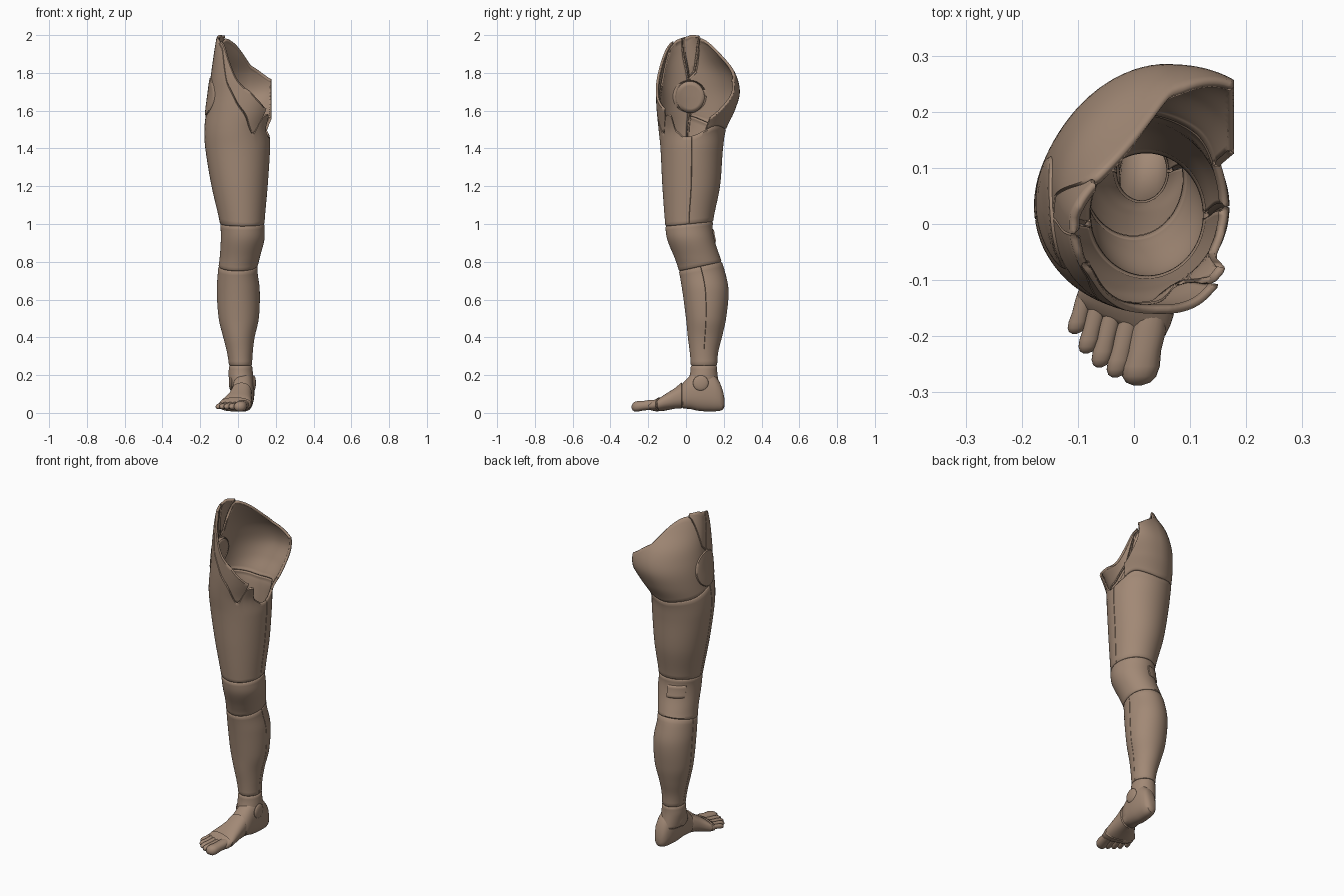
import bpy, bmesh, math
from mathutils import Vector

if "Cube" in bpy.data.objects:
    bpy.data.objects.remove(bpy.data.objects["Cube"])

mat = bpy.data.materials.new("tan_shell")
mat.diffuse_color = (0.36, 0.25, 0.18, 1)
mat.use_nodes = True
mat.node_tree.nodes["Principled BSDF"].inputs["Base Color"].default_value = mat.diffuse_color

# Leg cross-sections: z, x min, x max, y min, y max
SECTIONS = [
    (0.10, -.035, .085, -.01, .185), (0.20, -.050, .080, .020, .167), (0.25, -.048, .075, .025, .165),
    (0.32, -.058, .078, .020, .170), (0.40, -.078, .088, .010, .190), (0.50, -.102, .110, .000, .212),
    (0.65, -.112, .115, -.02, .225), (0.76, -.105, .103, -.04, .203), (0.82, -.097, .115, -.06, .182),
    (0.92, -.091, .140, -.10, .150), (1.00, -.095, .140, -.11, .142), (1.20, -.140, .157, -.125, .180),
    (1.40, -.173, .170, -.135, .196), (1.50, -.178, .172, -.145, .212), (1.60, -.168, .215, -.155, .258),
    (1.70, -.155, .260, -.160, .285), (1.80, -.142, .270, -.160, .260), (1.90, -.128, .270, -.147, .192),
    (2.00, -.112, .250, -.115, .125)]


def section(z):
    """Smoothly interpolated section: centre x, half x, centre y, half y."""
    n = len(SECTIONS)
    i = max(k for k in range(n - 1) if SECTIONS[k][0] <= z or k == 0)
    p0, p1, p2, p3 = (SECTIONS[min(max(k, 0), n - 1)] for k in (i - 1, i, i + 1, i + 2))
    h = p2[0] - p1[0]
    t = (z - p1[0]) / h
    v = []
    for k in range(1, 5):
        m1 = (p2[k] - p0[k]) / (p2[0] - p0[0]) * h
        m2 = (p3[k] - p1[k]) / (p3[0] - p1[0]) * h
        v.append((2*t**3 - 3*t*t + 1) * p1[k] + (t**3 - 2*t*t + t) * m1
                 + (3*t*t - 2*t**3) * p2[k] + (t**3 - t*t) * m2)
    return (v[0] + v[1]) / 2, (v[1] - v[0]) / 2, (v[2] + v[3]) / 2, (v[3] - v[2]) / 2


def roundness(z, outer_back):
    """Hip sections are squarer, except the flatter outer back quarter."""
    return 1 + min(max((z - 1.5) / .25, 0), 1) * (.12 if outer_back else -.2)


def spow(v, p):
    return math.copysign(abs(v) ** p, v)


def curve(knots, smooth=0):
    """Piecewise linear height by angle, optionally averaged over nearby angles."""
    def f(a):
        if a <= knots[0][0]:
            return knots[0][1]
        for (a0, z0), (a1, z1) in zip(knots, knots[1:]):
            if a <= a1:
                return z0 + (z1 - z0) * (a - a0) / (a1 - a0)
        return knots[-1][1]
    return lambda a: sum(f(a + smooth * k / 4) for k in range(-4, 5)) / 9


def finish(name, bm, thick=0):
    me = bpy.data.meshes.new(name)
    bm.to_mesh(me)
    bm.free()
    ob = bpy.data.objects.new(name, me)
    bpy.context.collection.objects.link(ob)
    me.materials.append(mat)
    if thick:
        s = ob.modifiers.new("thickness", 'SOLIDIFY')
        s.thickness, s.offset = thick, -1
    bpy.ops.object.select_all(action='DESELECT')
    ob.select_set(True)
    bpy.context.view_layer.objects.active = ob
    bpy.ops.object.shade_smooth_by_angle(angle=math.radians(40))
    return ob


def patch(name, a0, a1, zlo, zhi, rows, off=0.0, cut=None, thick=.014):
    """Shell panel between two angles and two height curves, edges tucked in as a groove."""
    closed = a1 - a0 >= 360
    if not closed:
        a0, a1 = a0 - .4, a1 + .4
    n = max(4, round((a1 - a0) / 3))
    angles = [a0 + (a1 - a0) * i / n for i in range(n + (0 if closed else 1))]
    if not closed:
        angles[1:1], angles[-1:-1] = [a0 + 1], [a1 - 1]
    bm, grid = bmesh.new(), []
    ts = [0] + [j / rows for j in range(rows + 1)] + [1]
    for i, a in enumerate(angles):
        lo, hi = zlo(a) - .002, zhi(a) + .002
        hi = max(hi, lo + .002)
        e = min(.008, (hi - lo) * .2)
        col = []
        for j, t in enumerate(ts):
            z = lo + e + (hi - lo - 2 * e) * t
            edge = j in (0, len(ts) - 1)
            if edge:
                z = lo if j == 0 else hi
            edge = edge or (not closed and i in (0, len(angles) - 1))
            d = off - (.006 if edge else 0)
            cx, hx, cy, hy = section(z)
            c, s = math.cos(math.radians(a)), math.sin(math.radians(a))
            p = roundness(z, c < 0 < s)
            col.append(bm.verts.new((cx + (hx + d) * spow(c, p), cy + (hy + d) * spow(s, p), z)))
        grid.append(col)
    for i in range(len(grid) if closed else len(grid) - 1):
        p, q = grid[i], grid[(i + 1) % len(grid)]
        for j in range(len(ts) - 1):
            bm.faces.new((p[j], q[j], q[j + 1], p[j + 1]))
    if cut:
        bmesh.ops.bisect_plane(bm, geom=bm.verts[:] + bm.edges[:] + bm.faces[:],
                               plane_co=(cut, 0, 0), plane_no=(1, 0, 0), clear_outer=True)
    return finish(name, bm, thick)


def loft(name, rings, power=1.0, n=32):
    """Closed loft along y; ring = centre x, y, half width, z low, z high, shear."""
    bm, loops = bmesh.new(), []
    for cx, y, w, z0, z1, sh in rings:
        loop = []
        for k in range(n):
            a = math.tau * k / n
            dx = w * spow(math.cos(a), power)
            z = (z0 + z1) / 2 + (z1 - z0) / 2 * spow(math.sin(a), power)
            loop.append(bm.verts.new((cx + dx, y + sh * dx, z)))
        loops.append(loop)
    for p, q in zip(loops, loops[1:]):
        for k in range(n):
            bm.faces.new((p[k], p[(k + 1) % n], q[(k + 1) % n], q[k]))
    bm.faces.new(loops[0])
    bm.faces.new(loops[-1])
    bmesh.ops.recalc_face_normals(bm, faces=bm.faces[:])
    return finish(name, bm)


const = lambda z: (lambda a: z)
wave = lambda z, s: (lambda a: z + s * math.sin(math.radians(a)))

# Panel boundaries (angle 0 = inner side, 90 = back, 180 = outer side, 270 = front)
thigh_back_top = curve([(0, 1.46), (20, 1.49), (40, 1.525), (65, 1.51), (90, 1.50), (150, 1.53), (188, 1.575)], 10)
thigh_front_top = curve([(188, 1.985), (205, 1.97), (222, 1.93), (240, 1.75), (260, 1.64), (280, 1.56),
                         (297, 1.48), (303, 1.48), (310, 1.58), (322, 1.58), (329, 1.50), (345, 1.46), (360, 1.46)], 2)
groin_top = curve([(205, 1.975), (225, 1.95), (238, 1.87), (256, 1.76), (280, 1.67), (306, 1.61), (310, 1.605)], 6)
buttock_top = curve([(25, 1.75), (55, 1.755), (70, 1.78), (92, 1.84), (108, 1.91), (120, 1.955),
                     (140, 1.985), (150, 1.975), (188, 1.76)], 8)
knee_top, knee_low = wave(1.0, .012), wave(.775, .024)

# Thigh, hip and buttock shells
patch("thigh_back", 0, 188, knee_top, thigh_back_top, 26)
patch("thigh_front", 188, 360, knee_top, thigh_front_top, 36)
patch("groin_strip", 212, 309, thigh_front_top, groin_top, 8)
patch("buttock", 24, 188, thigh_back_top, buttock_top, 26, cut=.178)
patch("hip_side", 144, 188, buttock_top, curve([(142, 1.995), (165, 2.0), (188, 1.985)]), 10)

# Knee band, pad behind the knee, shin halves and ankle cuff
patch("knee", 0, 360, knee_low, knee_top, 16)
patch("knee_back_pad", 92, 142, const(.905), const(.972), 6, off=.007, thick=.02)
patch("shin_back", 0, 180, const(.25), knee_low, 28)
patch("shin_front", 180, 360, const(.25), knee_low, 28)
patch("ankle_cuff", 0, 360, const(.12), const(.25), 10)

# Round hip joint cover following the outer surface
bm = bmesh.new()
rings = []
for r, d in ((.003, .006), (.03, .006), (.06, .006), (.085, .006), (.097, .005), (.102, -.002)):
    ring = []
    for k in range(48):
        a = math.tau * k / 48
        y, z = .02 + r * math.cos(a), 1.675 + r * math.sin(a)
        cx, hx, cy, hy = section(z)
        p = roundness(z, y > cy)
        s = min(1, abs((y - cy) / hy)) ** (1 / p)
        ring.append(bm.verts.new((cx - hx * math.sqrt(1 - s * s) ** p - d, y, z)))
    rings.append(ring)
bm.faces.new(rings[0][::-1])
for p, q in zip(rings, rings[1:]):
    for k in range(48):
        bm.faces.new((p[k], p[(k + 1) % 48], q[(k + 1) % 48], q[k]))
bmesh.ops.recalc_face_normals(bm, faces=bm.faces[:])
bm.faces.ensure_lookup_table()
if bm.faces[0].normal.x > 0:
    bmesh.ops.reverse_faces(bm, faces=bm.faces[:])
finish("hip_joint_cover", bm, .03)

# Foot body with grooves between its panels
foot = [(.040, .204, .014, .035, .075, 0), (.040, .196, .030, .018, .115, 0), (.038, .178, .042, .010, .165, 0),
        (.035, .150, .050, .008, .200, 0), (.031, .100, .056, .008, .222, 0), (.029, .060, .056, .012, .222, 0),
        (.025, .025, .054, .020, .200, 0), (.018, -.02, .056, .024, .160, 0), (.010, -.06, .062, .022, .130, -.1),
        (-.002, -.10, .074, .014, .104, -.2), (-.014, -.135, .085, .009, .082, -.25),
        (-.019, -.155, .084, .008, .072, -.3), (-.020, -.172, .076, .012, .060, -.35),
        (-.020, -.182, .060, .020, .050, -.4)]
body = []
for i, (cx, y, w, z0, z1, sh) in enumerate(foot):
    if i in (7, 10):
        body += [(cx, y + .005, w, z0, z1, sh), (cx, y, w - .005, z0 + .005, z1 - .006, sh),
                 (cx, y - .005, w, z0, z1, sh)]
    else:
        body.append((cx, y, w, z0, z1, sh))
loft("foot", body, power=.85, n=40)

# Toes: root x, root y, tip x, tip y, radius (big toe to little toe)
toes = [(.034, -.15, .006, -.288, .033), (-.004, -.15, -.034, -.274, .020), (-.034, -.14, -.062, -.256, .0185),
        (-.060, -.13, -.086, -.231, .0175), (-.082, -.11, -.106, -.196, .0165)]
for i, (x0, y0, x1, y1, r) in enumerate(toes):
    path = []
    for t, s in ((0, .8), (.3, .95), (.55, .9), (.75, 1), (.88, .92), (.96, .65), (1, .2)):
        h, cz = r * s * .85, .047 - .016 * t
        path.append((x0 + (x1 - x0) * t, y0 + (y1 - y0) * t, r * s, max(cz - h, .004), cz + h, 0))
    loft("toe_%d" % (i + 1), path, power=.9, n=20)

# Ankle joint buttons on both sides
for name, x in (("ankle_button_inner", .083), ("ankle_button_outer", -.036)):
    bm = bmesh.new()
    bmesh.ops.create_uvsphere(bm, u_segments=28, v_segments=14, radius=1)
    bmesh.ops.scale(bm, vec=(.012, .041, .041), verts=bm.verts[:])
    bmesh.ops.translate(bm, vec=Vector((x, .078, .158)), verts=bm.verts[:])
    finish(name, bm)
